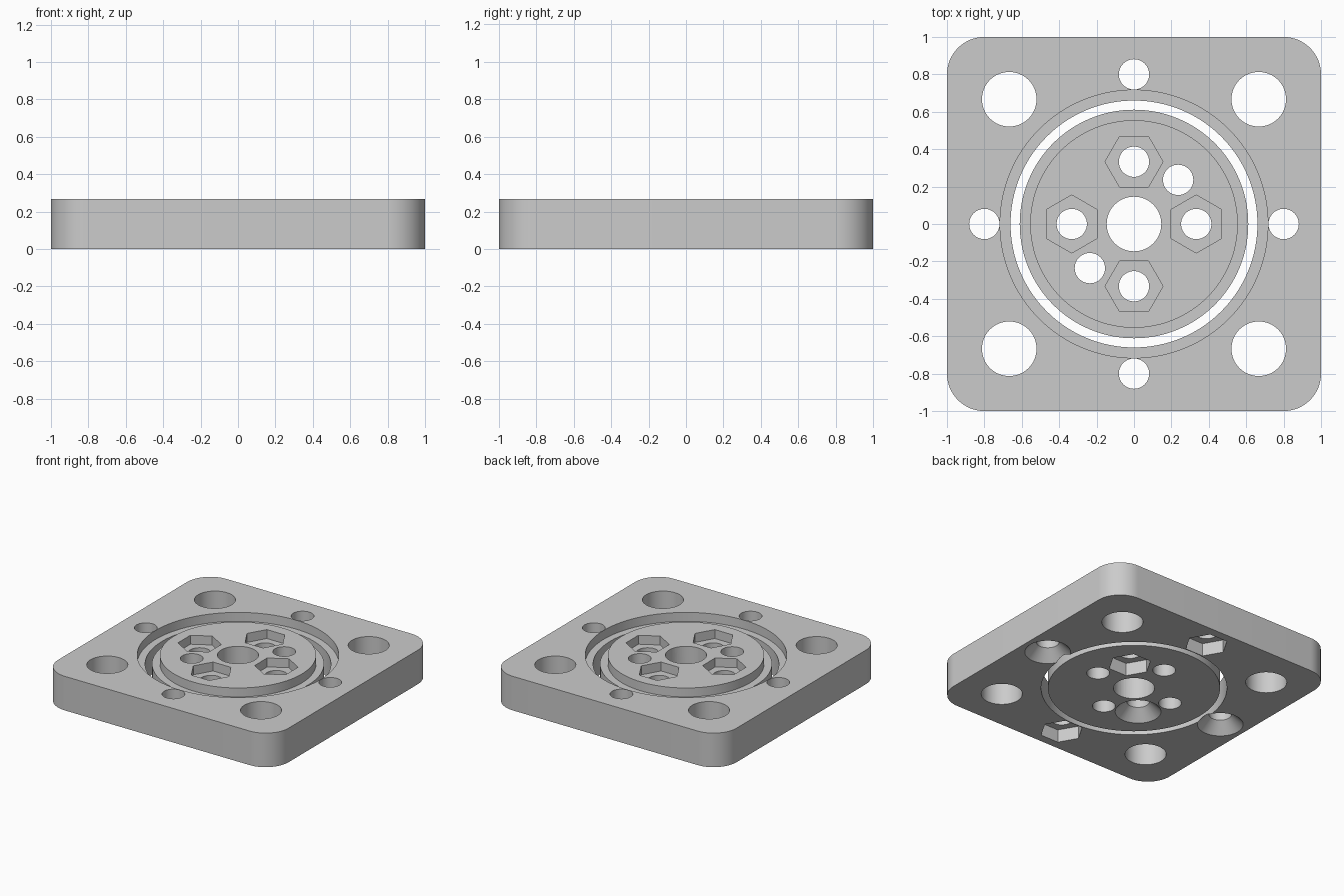
import bpy, bmesh, math
from mathutils import Matrix, Vector

H = 0.267          # plate thickness
POCKET = 0.07      # depth of upper pockets and groove
BOLT, BIG = 0.081, 0.146

cube = bpy.data.objects.get("Cube")
if cube:
    bpy.data.objects.remove(cube, do_unlink=True)

grey = bpy.data.materials.new("plain_grey")
grey.use_nodes = True
grey.diffuse_color = (0.6, 0.6, 0.6, 1)
grey.node_tree.nodes["Principled BSDF"].inputs["Base Color"].default_value = (0.6, 0.6, 0.6, 1)


def make(name, bm):
    bmesh.ops.recalc_face_normals(bm, faces=bm.faces)
    mesh = bpy.data.meshes.new(name)
    bm.to_mesh(mesh)
    bm.free()
    ob = bpy.data.objects.new(name, mesh)
    bpy.context.collection.objects.link(ob)
    mesh.materials.append(grey)
    return ob


def post(bm, x, y, r1, z1, z2, sides=64, r2=None, turn=0):
    """Add a vertical prism or cone between two heights."""
    bmesh.ops.create_cone(
        bm, cap_ends=True, segments=sides, radius1=r1,
        radius2=r1 if r2 is None else r2, depth=z2 - z1,
        matrix=Matrix.Translation((x, y, (z1 + z2) / 2)) @ Matrix.Rotation(turn, 4, "Z"))


def cut(ob, bm):
    """Subtract a set of separate solids from an object."""
    cutter = make("cutter", bm)
    cutter.hide_render = True
    mod = ob.modifiers.new("cut", "BOOLEAN")
    mod.operation, mod.solver, mod.object = "DIFFERENCE", "EXACT", cutter
    bpy.context.view_layer.objects.active = ob
    bpy.ops.object.modifier_apply(modifier=mod.name)
    bpy.data.objects.remove(cutter, do_unlink=True)


def hexagon(bm, x, y, z1, z2, along_y=False):
    # Vertices start on the y axis, so a quarter turn puts them on x
    post(bm, x, y, 0.155, z1, z2, 6, turn=0 if along_y else math.pi / 2)


def countersink(bm, x, y):
    # Cone continued slightly below the underside for a clean cut
    post(bm, x, y, 0.173, -0.01, 0.082, r2=BOLT)


def ring(radius):
    return [(radius, 0), (0, radius), (-radius, 0), (0, -radius)]


# Rounded square plate
bm = bmesh.new()
corner, steps = 0.2, 16
outline = []
for q in range(4):
    mid = math.pi / 4 + q * math.pi / 2
    centre = Vector((math.copysign(1 - corner, math.cos(mid)),
                     math.copysign(1 - corner, math.sin(mid)), 0))
    for i in range(steps + 1):
        a = (q + i / steps) * math.pi / 2
        outline.append(bm.verts.new(centre + corner * Vector((math.cos(a), math.sin(a), 0))))
base = bm.faces.new(outline)
top = bmesh.ops.extrude_face_region(bm, geom=[base])
bmesh.ops.translate(bm, vec=(0, 0, H),
                    verts=[v for v in top["geom"] if isinstance(v, bmesh.types.BMVert)])
plate = make("outer_plate", bm)

# Central opening, corner holes and edge bolt holes
bm = bmesh.new()
post(bm, 0, 0, 0.66, -0.1, H + 0.1, 128)
for sx in (-1, 1):
    for sy in (-1, 1):
        post(bm, sx * 0.667, sy * 0.667, BIG, -0.1, H + 0.1)
for x, y in ring(0.8):
    post(bm, x, y, BOLT, -0.1, H + 0.1)
cut(plate, bm)

# Step of the opening, nut pockets and countersinks underneath
bm = bmesh.new()
post(bm, 0, 0, 0.716, H - POCKET, H + 0.1, 128)
for s in (-1, 1):
    hexagon(bm, 0, s * 0.8, -0.1, 0.1)
    countersink(bm, s * 0.8, 0)
cut(plate, bm)

# Stepped centre disc, spun from its half profile
bm = bmesh.new()
profile = [(0, 0), (0.611, 0), (0.611, H - POCKET), (0.555, H - POCKET), (0.555, H), (0, H)]
pts = [bm.verts.new((r, 0, z)) for r, z in profile]
edges = [bm.edges.new(pair) for pair in zip(pts, pts[1:])]
bmesh.ops.spin(bm, geom=pts + edges, cent=(0, 0, 0), axis=(0, 0, 1),
               angle=math.tau, steps=128, use_duplicate=False)
bmesh.ops.remove_doubles(bm, verts=bm.verts, dist=0.0001)
disc = make("centre_disc", bm)

# Through holes of the disc
bm = bmesh.new()
post(bm, 0, 0, BIG, -0.1, H + 0.1)
for x, y in ring(0.333) + [(0.236, 0.236), (-0.236, -0.236)]:
    post(bm, x, y, BOLT, -0.1, H + 0.1)
cut(disc, bm)

# Nut pockets on top, one nut pocket and one countersink underneath
bm = bmesh.new()
for x, y in ring(0.333):
    hexagon(bm, x, y, H - POCKET, H + 0.1, along_y=(y == 0))
hexagon(bm, 0.236, 0.236, -0.1, 0.1)
countersink(bm, -0.236, -0.236)
cut(disc, bm)

# Smooth round walls, sharp rims
for ob in (plate, disc):
    bpy.ops.object.select_all(action="DESELECT")
    ob.select_set(True)
    bpy.context.view_layer.objects.active = ob
    bpy.ops.object.shade_smooth_by_angle(angle=math.radians(30))
